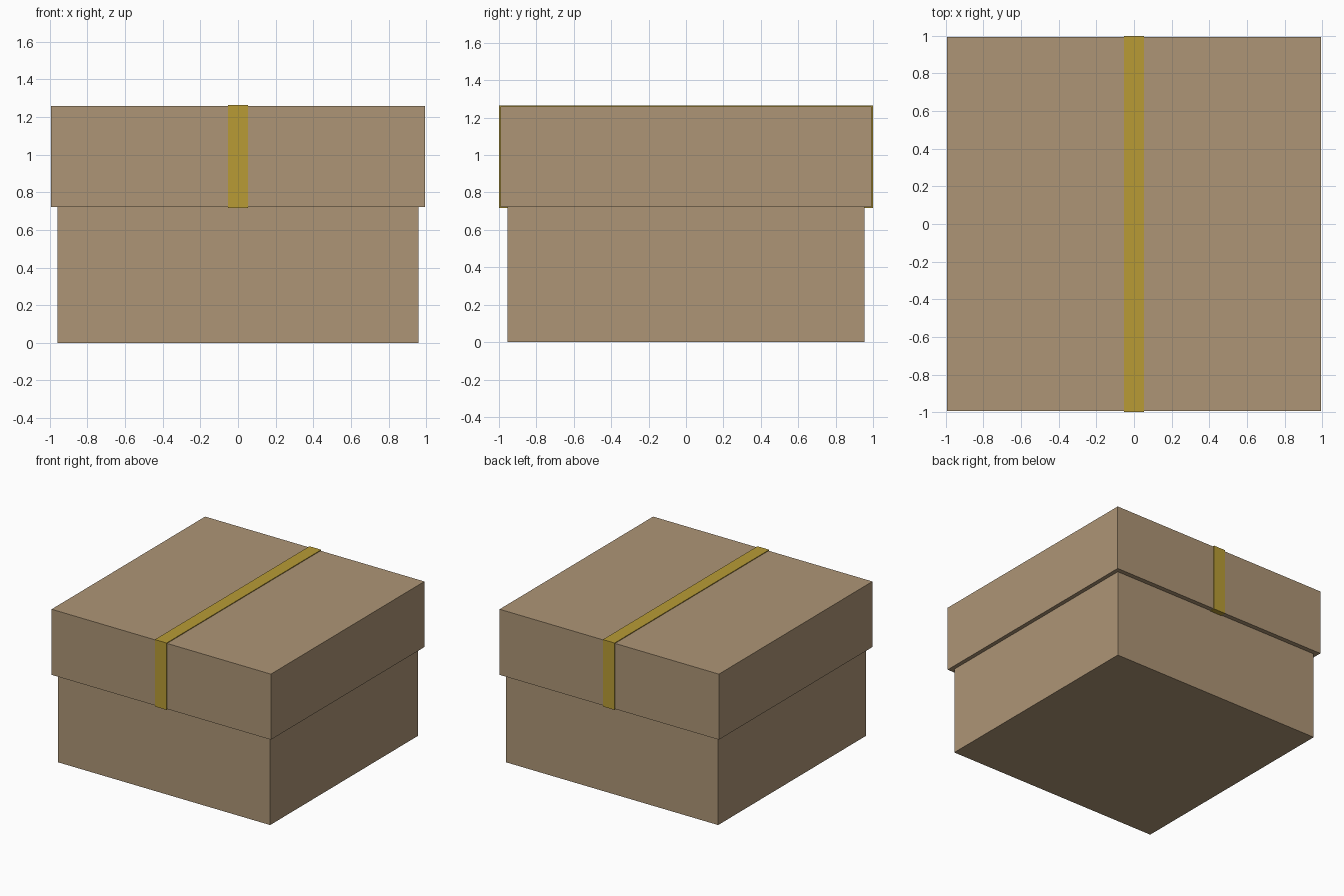
import bpy, bmesh
from mathutils import Vector

if "Cube" in bpy.data.objects:
    bpy.data.objects.remove(bpy.data.objects["Cube"])


def material(name, color):
    m = bpy.data.materials.new(name)
    m.diffuse_color = (*color, 1)
    m.use_nodes = True
    m.node_tree.nodes["Principled BSDF"].inputs["Base Color"].default_value = m.diffuse_color
    return m


card = material("cardboard", (0.42, 0.30, 0.18))
gold = material("gold_ribbon", (0.48, 0.33, 0.036))


def extrude_profile(name, points, direction, mat):
    """Extrude a closed planar profile into a solid."""
    bm = bmesh.new()
    face = bm.faces.new([bm.verts.new(p) for p in points])
    res = bmesh.ops.extrude_face_region(bm, geom=[face], use_keep_orig=True)
    moved = [v for v in res["geom"] if isinstance(v, bmesh.types.BMVert)]
    bmesh.ops.translate(bm, verts=moved, vec=Vector(direction))
    bmesh.ops.recalc_face_normals(bm, faces=bm.faces)
    mesh = bpy.data.meshes.new(name)
    bm.to_mesh(mesh)
    bm.free()
    mesh.materials.append(mat)
    obj = bpy.data.objects.new(name, mesh)
    bpy.context.collection.objects.link(obj)


def box(name, hx, hy, z0, z1, mat):
    pts = [(-hx, -hy, z0), (hx, -hy, z0), (hx, hy, z0), (-hx, hy, z0)]
    extrude_profile(name, pts, (0, 0, z1 - z0), mat)


# Box body, tucked slightly into the lid
box("box_body", 0.96, 0.955, 0, 0.74, card)

# Overhanging lid
box("lid", 0.993, 0.993, 0.722, 1.259, card)

# Ribbon strap over the lid, front to back, wrapping under the rim
profile = [(-1, 0.717), (-1, 1.265), (1, 1.265), (1, 0.717),
           (0.95, 0.717), (0.95, 1.24), (-0.95, 1.24), (-0.95, 0.717)]
extrude_profile("ribbon", [(-0.053, y, z) for y, z in profile], (0.106, 0, 0), gold)
